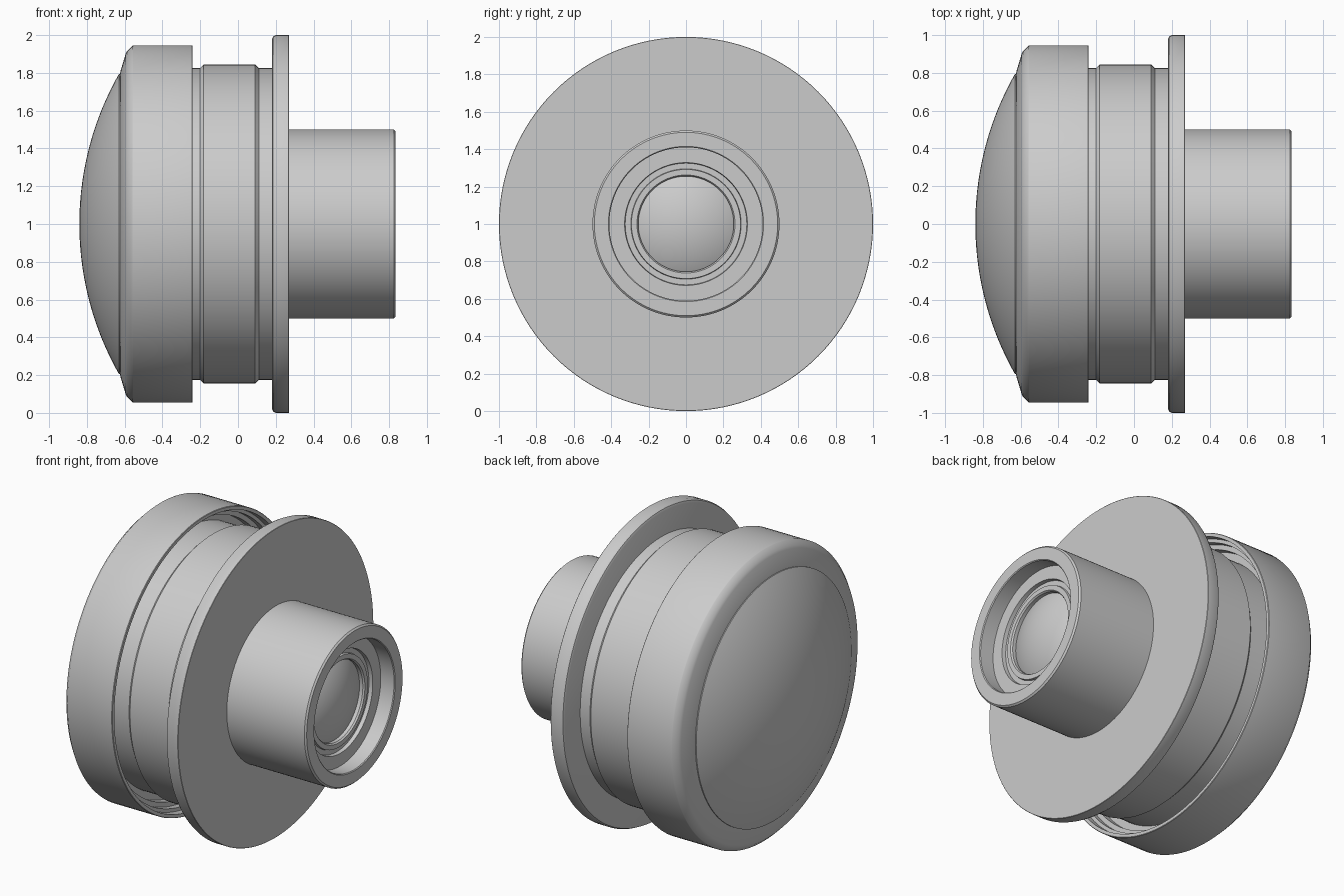
import bpy
import math

cube = bpy.data.objects.get("Cube")
if cube:
    bpy.data.objects.remove(cube, do_unlink=True)

SEGMENTS = 128
AXIS_Z = 1.0

grey = bpy.data.materials.new("plain grey")
grey.use_nodes = True
GREY = (0.6, 0.6, 0.6, 1)
grey.diffuse_color = GREY
grey.node_tree.nodes["Principled BSDF"].inputs["Base Color"].default_value = GREY


def arc(apex, edge, radius, steps=20):
    """Spherical cap profile running from its apex to its edge."""
    sag = edge - apex
    ball = (radius ** 2 + sag ** 2) / (2 * sag)
    sweep = math.asin(radius / abs(ball))
    return [(apex + ball * (1 - math.cos(sweep * i / steps)),
             abs(ball) * math.sin(sweep * i / steps)) for i in range(steps + 1)]


def lathe(name, profile, closed=True):
    """Revolve (x, radius) points, listed by increasing outer contour, about the x axis."""
    verts, faces, rings = [], [], []
    for x, r in profile:
        start = len(verts)
        count = 1 if r < 1e-6 else SEGMENTS
        for k in range(count):
            a = 2 * math.pi * k / SEGMENTS
            verts.append((x, r * math.cos(a), AXIS_Z + r * math.sin(a)))
        rings.append([start + k % count for k in range(SEGMENTS)])
    pairs = list(zip(rings, rings[1:]))
    if closed:
        pairs.append((rings[-1], rings[0]))
    for a, b in pairs:
        for k in range(SEGMENTS):
            n = (k + 1) % SEGMENTS
            face = list(dict.fromkeys((a[k], b[k], b[n], a[n])))
            if len(face) > 2:
                faces.append(face[::-1])
    mesh = bpy.data.meshes.new(name)
    mesh.from_pydata(verts, [], faces)
    mesh.materials.append(grey)
    obj = bpy.data.objects.new(name, mesh)
    bpy.context.collection.objects.link(obj)
    bpy.ops.object.select_all(action="DESELECT")
    obj.select_set(True)
    bpy.context.view_layer.objects.active = obj
    # Consistent outward faces
    bpy.ops.object.mode_set(mode="EDIT")
    bpy.ops.mesh.select_all(action="SELECT")
    bpy.ops.mesh.normals_make_consistent(inside=False)
    bpy.ops.object.mode_set(mode="OBJECT")
    bpy.ops.object.shade_smooth_by_angle(angle=math.radians(28))
    return obj


# Large front lens
lathe("front_lens", arc(-0.84, -0.63, 0.795, 28) + [(-0.56, 0.795), (-0.56, 0)], False)

# Bezel around the lens, hollow and stepped at the back
lathe("bezel", [
    (-0.625, 0.79), (-0.622, 0.81), (-0.595, 0.9), (-0.588, 0.915),
    (-0.56, 0.943), (-0.555, 0.945), (-0.243, 0.945), (-0.24, 0.942),
    (-0.24, 0.922), (-0.29, 0.922), (-0.29, 0.9), (-0.33, 0.9),
    (-0.33, 0.87), (-0.38, 0.87), (-0.38, 0.79)])

# Barrel with its raised band
lathe("barrel", [
    (-0.45, 0), (-0.45, 0.825), (-0.202, 0.825), (-0.182, 0.845), (0.09, 0.845),
    (0.11, 0.825), (0.2, 0.825), (0.2, 0)], False)

# Mounting flange with bevelled front rim
lathe("flange", [
    (0.18, 0), (0.18, 0.98), (0.186, 0.993), (0.2, 1.0), (0.268, 1.0),
    (0.27, 0.998), (0.27, 0)], False)

# Rear tube with a recessed end
lathe("rear_tube", [
    (0.25, 0.38), (0.25, 0.5), (0.825, 0.5), (0.835, 0.49), (0.835, 0.415),
    (0.83, 0.41), (0.735, 0.41), (0.735, 0.38)])

# Stepped retaining rings around the rear lens
lathe("retaining_ring", [
    (0.6, 0.4), (0.735, 0.4), (0.735, 0.328), (0.71, 0.325), (0.71, 0.295),
    (0.725, 0.292), (0.725, 0.262), (0.715, 0.255), (0.6, 0.255)])

# Small rear lens
lathe("rear_lens", arc(0.755, 0.69, 0.258) + [(0.6, 0.258), (0.6, 0)], False)
